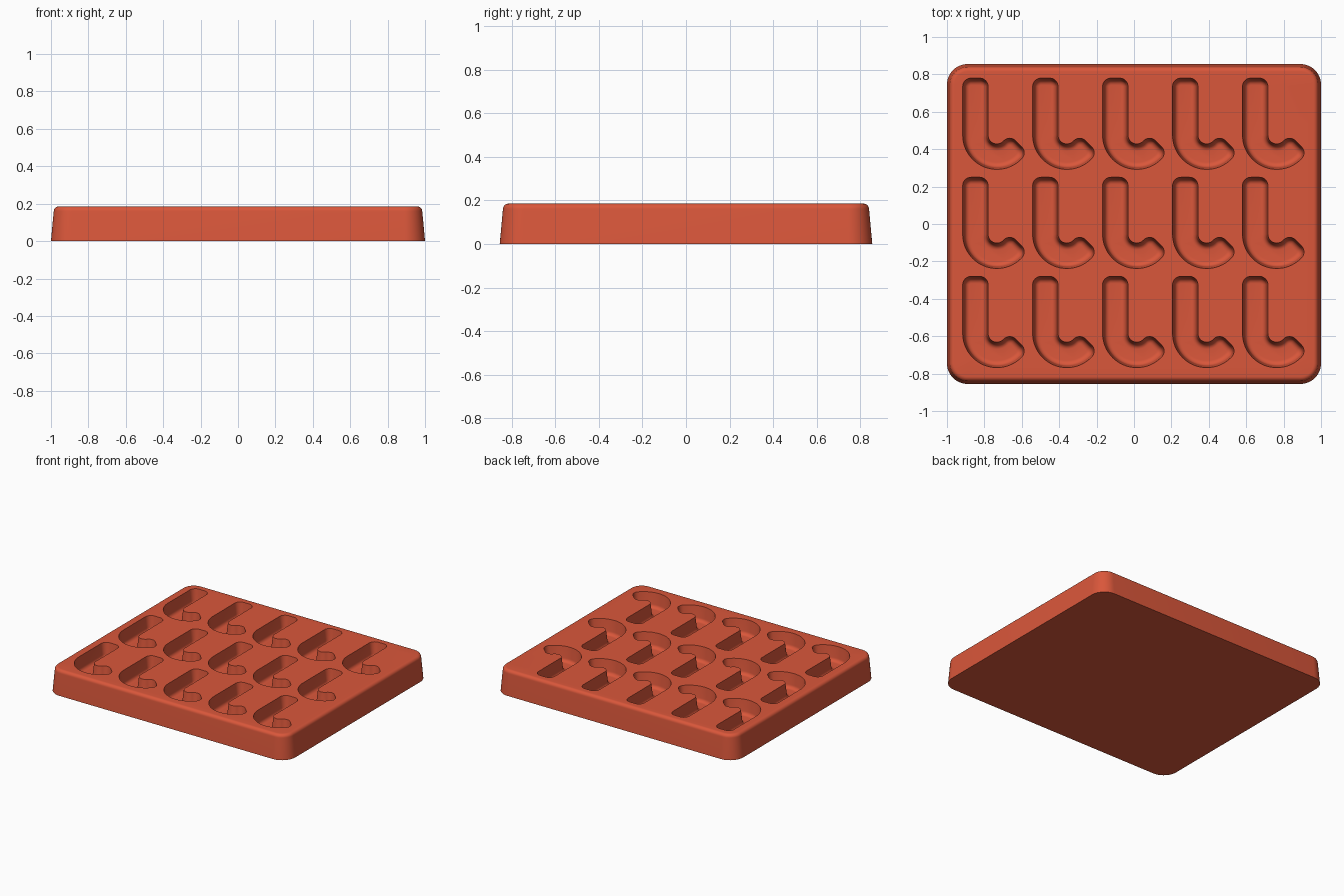
import bpy
import bmesh
from math import sin, cos, radians, pi
from mathutils import Vector

cube = bpy.data.objects.get("Cube")
if cube:
    bpy.data.objects.remove(cube)

HEIGHT, DEPTH = 0.185, 0.11
HALF_X, HALF_Y, CORNER = 1.0, 0.855, 0.11
COLUMNS, ROWS, PITCH_X, PITCH_Y = 5, 3, 0.374, 0.53


def rounded_rect(inset):
    """Outline of the tray, moved inwards by inset."""
    pts, r = [], CORNER - inset
    cx, cy = HALF_X - CORNER, HALF_Y - CORNER
    for k, (sx, sy) in enumerate([(1, 1), (-1, 1), (-1, -1), (1, -1)]):
        for i in range(13):
            a = (k + i / 12) * pi / 2
            pts.append(Vector((sx * cx + r * cos(a), sy * cy + r * sin(a))))
    return pts


def end_cap(origin, forward, inset):
    """Blunt end with rounded corners, listed from its right to its left side."""
    half, reach, r = 0.068, 0.05, 0.045
    right = Vector((forward.y, -forward.x))
    pts = []
    for k, side in enumerate((1, -1)):
        for i in range(9):
            a = (k + i / 8) * pi / 2
            across = side * (half - r) + (r - inset) * cos(a)
            along = reach - r + (r - inset) * sin(a)
            pts.append(origin + right * across + forward * along)
    return pts


def hook(inset):
    """Outline of a hook: straight stem, bent foot and two blunt ends."""
    bend, radius, half = Vector((-0.733, 0.475)), 0.115, 0.068 - inset
    angles = [radians(180 + 135 * i / 24) for i in range(25)]

    def arc(r):
        return [bend + r * Vector((cos(a), sin(a))) for a in angles]

    last = angles[-1]
    tip = bend + radius * Vector((cos(last), sin(last)))
    top = Vector((bend.x - radius, 0.73))
    return (arc(radius + half)
            + end_cap(tip, Vector((-sin(last), cos(last))), inset)
            + arc(radius - half)[::-1]
            + end_cap(top, Vector((0, 1)), inset))


def fillet(draft, radius, steps=7):
    """Pairs of inset and distance along a quarter round."""
    return [(draft + radius * (1 - cos(i / steps * pi / 2)),
             radius * sin(i / steps * pi / 2)) for i in range(steps + 1)]


def loft(bm, outline, levels, shift=Vector((0, 0))):
    """Skin the outline through (inset, z) levels; return first and last loops."""
    loops = []
    for inset, z in levels:
        loops.append([bm.verts.new((*(p + shift), z)) for p in outline(inset)])
    for a, b in zip(loops, loops[1:]):
        for i in range(len(a)):
            j = (i + 1) % len(a)
            bm.faces.new((a[i], a[j], b[j], b[i])).smooth = True
    return loops[0], loops[-1]


def loop_edges(bm, loop):
    return [bm.edges.get((loop[i - 1], loop[i])) for i in range(len(loop))]


bm = bmesh.new()

# Tray body: drafted sides, rounded top rim, flat base
rim = 0.025
levels = [(0, 0), (0.014, HEIGHT - rim - 0.008)]
levels += [(i, HEIGHT - rim + d) for i, d in fillet(0.015, rim)]
base, top = loft(bm, rounded_rect, levels)
bm.faces.new(base)
top_edges = loop_edges(bm, top)

# Hook-shaped cavities: drafted walls rounding into a flat floor
round_r = 0.028
levels = [(0, HEIGHT), (0.009, HEIGHT - DEPTH + round_r + 0.006)]
levels += [(i, HEIGHT - DEPTH + round_r - d) for i, d in fillet(0.01, round_r)]
for col in range(COLUMNS):
    for row in range(ROWS):
        shift = Vector((col * PITCH_X, -row * PITCH_Y))
        mouth, floor = loft(bm, hook, levels, shift)
        bm.faces.new(floor)
        top_edges += loop_edges(bm, mouth)

# Top surface around the cavities
bmesh.ops.triangle_fill(bm, edges=top_edges, use_beauty=True, normal=(0, 0, 1))
bmesh.ops.recalc_face_normals(bm, faces=bm.faces)

mesh = bpy.data.meshes.new("mould_tray")
bm.to_mesh(mesh)
bm.free()
tray = bpy.data.objects.new("mould_tray", mesh)
bpy.context.collection.objects.link(tray)

# Material
red = bpy.data.materials.new("terracotta_red")
red.use_nodes = True
colour = (0.70, 0.095, 0.043, 1)
red.diffuse_color = colour
red.node_tree.nodes["Principled BSDF"].inputs["Base Color"].default_value = colour
mesh.materials.append(red)

# Smooth rounds with crisp edges
bpy.ops.object.select_all(action='DESELECT')
tray.select_set(True)
bpy.context.view_layer.objects.active = tray
bpy.ops.object.shade_smooth_by_angle(angle=radians(35))
